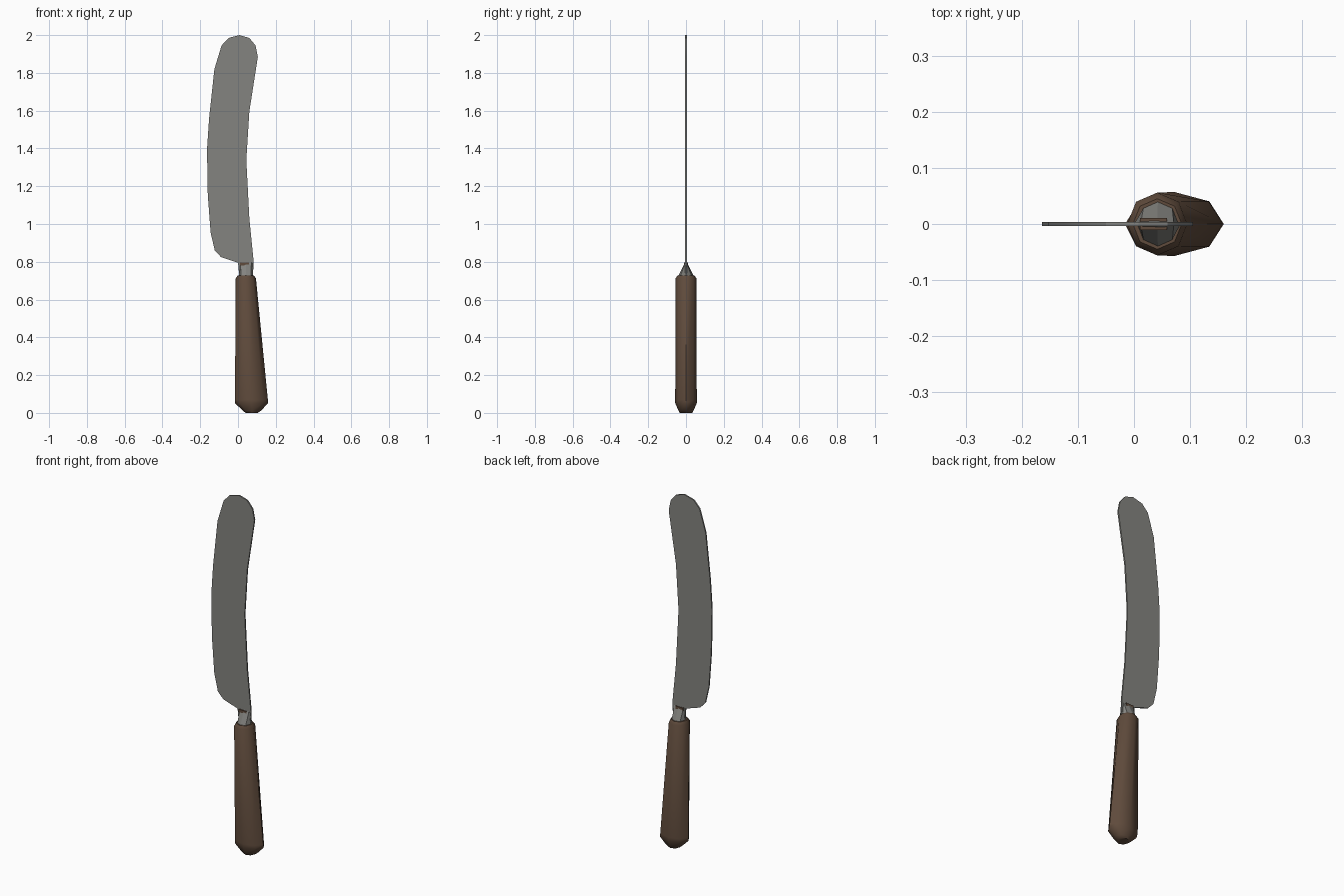
import bpy, bmesh, math

if "Cube" in bpy.data.objects:
    bpy.data.objects.remove(bpy.data.objects["Cube"])


def material(name, rgb):
    m = bpy.data.materials.new(name)
    m.diffuse_color = (*rgb, 1)
    m.use_nodes = True
    m.node_tree.nodes["Principled BSDF"].inputs["Base Color"].default_value = m.diffuse_color
    return m


wood = material("brown_wood", (0.115, 0.070, 0.045))
steel = material("grey_steel", (0.23, 0.23, 0.215))


def finish(bm, name, mat, angle):
    bmesh.ops.recalc_face_normals(bm, faces=bm.faces)
    me = bpy.data.meshes.new(name)
    bm.to_mesh(me)
    bm.free()
    ob = bpy.data.objects.new(name, me)
    bpy.context.collection.objects.link(ob)
    me.materials.append(mat)
    bpy.ops.object.select_all(action='DESELECT')
    ob.select_set(True)
    bpy.context.view_layer.objects.active = ob
    if angle:
        bpy.ops.object.shade_smooth_by_angle(angle=math.radians(angle))
    return ob


def loft(name, rings, mat, angle=0, sides=8):
    """Each ring: z, left x, right x, half depth."""
    bm = bmesh.new()
    loops = []
    for z, x0, x1, d in rings:
        cx, r = (x0 + x1) / 2, (x1 - x0) / 2
        loops.append([bm.verts.new((cx + r * math.cos(2 * math.pi * i / sides),
                                    d * math.sin(2 * math.pi * i / sides), z))
                      for i in range(sides)])
    for a, b in zip(loops, loops[1:]):
        for i in range(sides):
            j = (i + 1) % sides
            bm.faces.new((a[i], a[j], b[j], b[i]))
    bm.faces.new(loops[0][::-1])
    bm.faces.new(loops[-1])
    return finish(bm, name, mat, angle)


# Handle: eight-sided, flaring toward a rounded butt
loft("handle", [(0.0, 0.04, 0.105, 0.033), (0.012, 0.025, 0.122, 0.04),
                (0.052, -0.016, 0.16, 0.057), (0.07, -0.016, 0.158, 0.057),
                (0.712, -0.012, 0.095, 0.056), (0.727, -0.002, 0.085, 0.045)],
     wood, 50)

# Bolster: wedge narrowing into the blade
loft("bolster", [(0.715, 0.006, 0.079, 0.041), (0.73, 0.006, 0.079, 0.039),
                 (0.80, 0.0, 0.083, 0.004)], steel)

# Small brown inlay showing on both bolster faces
bm = bmesh.new()
bmesh.ops.create_cube(bm, size=1)
for v in bm.verts:
    v.co = (0.035 + v.co.x * 0.048, v.co.y * 0.021, 0.789 + v.co.z * 0.016)
finish(bm, "bolster_inlay", wood, 0)

# Blade: flat curved outline with thin edges
outline = [(0.0, 0.795), (-0.09, 0.825), (-0.123, 0.86), (-0.145, 0.955),
           (-0.16, 1.155), (-0.164, 1.395), (-0.153, 1.56), (-0.125, 1.82),
           (-0.087, 1.945), (-0.05, 1.985), (0.008, 2.0), (0.06, 1.985),
           (0.093, 1.945), (0.105, 1.885), (0.06, 1.595), (0.044, 1.34),
           (0.06, 1.03), (0.083, 0.80), (0.078, 0.74), (0.006, 0.74)]
bm = bmesh.new()
front = [bm.verts.new((x, -0.004, z)) for x, z in outline]
back = [bm.verts.new((x, 0.004, z)) for x, z in outline]
bm.faces.new(front)
bm.faces.new(back[::-1])
for i in range(len(outline)):
    j = (i + 1) % len(outline)
    bm.faces.new((front[i], back[i], back[j], front[j]))
finish(bm, "blade", steel, 30)
